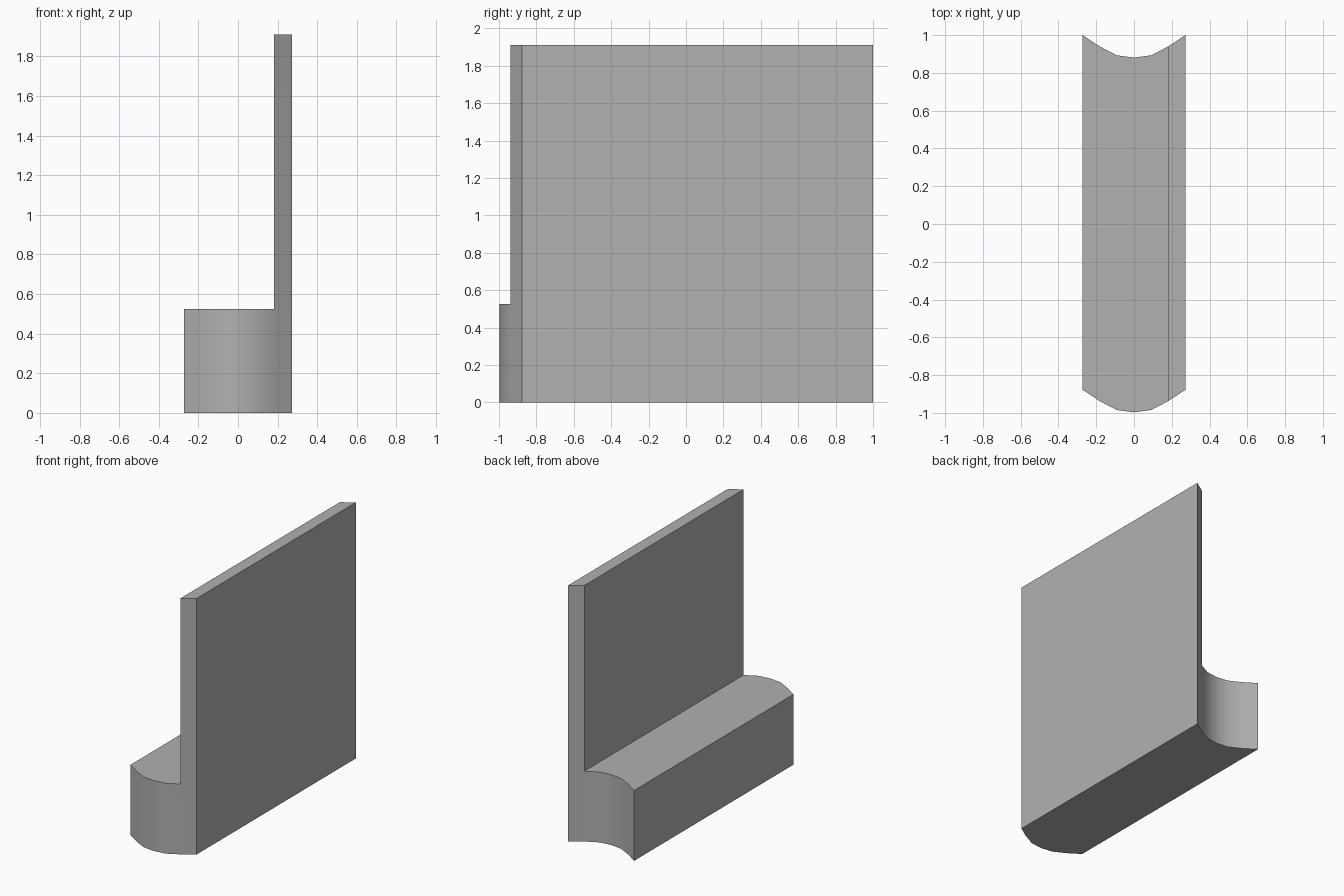
import bpy, bmesh, math

if "Cube" in bpy.data.objects:
    bpy.data.objects.remove(bpy.data.objects["Cube"])

XS = [-0.272, -0.181, -0.091, 0.0, 0.091, 0.181, 0.272]
DROP = [0.122, 0.062, 0.015, 0.003, 0.015, 0.062, 0.122]   # curve of both ends
SEAT_Z, TOP_Z, LENGTH = 0.525, 1.91, 1.878

bm = bmesh.new()
verts = {}


def vert(i, z, back):
    key = (i, z, back)
    if key not in verts:
        verts[key] = bm.verts.new((XS[i], -1 + DROP[i] + back * LENGTH, z))
    return verts[key]


# L-shaped end profile: six seat columns plus the backrest column above the last
cells = [(i, 0.0, SEAT_Z) for i in range(6)] + [(5, SEAT_Z, TOP_Z)]
edge_use = {}
for i, z0, z1 in cells:
    loop = [(i, z0), (i + 1, z0), (i + 1, z1), (i, z1)]
    for back in (0, 1):
        bm.faces.new([vert(*p, back) for p in loop])
    for a, b in zip(loop, loop[1:] + loop[:1]):
        edge_use.setdefault(frozenset((a, b)), []).append((a, b))

# Long faces joining the bowed front end to the hollow back end
for uses in edge_use.values():
    if len(uses) == 1:
        a, b = uses[0]
        bm.faces.new([vert(*a, 0), vert(*a, 1), vert(*b, 1), vert(*b, 0)])

bmesh.ops.recalc_face_normals(bm, faces=bm.faces[:])
mesh = bpy.data.meshes.new("bench_with_backrest")
bm.to_mesh(mesh)
bm.free()
bench = bpy.data.objects.new("bench_with_backrest", mesh)
bpy.context.collection.objects.link(bench)

# Darker grey finish
grey = bpy.data.materials.new("dark_grey")
grey.diffuse_color = (0.44, 0.44, 0.44, 1.0)
grey.use_nodes = True
grey.node_tree.nodes["Principled BSDF"].inputs["Base Color"].default_value = grey.diffuse_color
mesh.materials.append(grey)

# Smooth the curved ends, keep the corners sharp
bpy.context.view_layer.objects.active = bench
bench.select_set(True)
bpy.ops.object.shade_smooth_by_angle(angle=math.radians(30))
